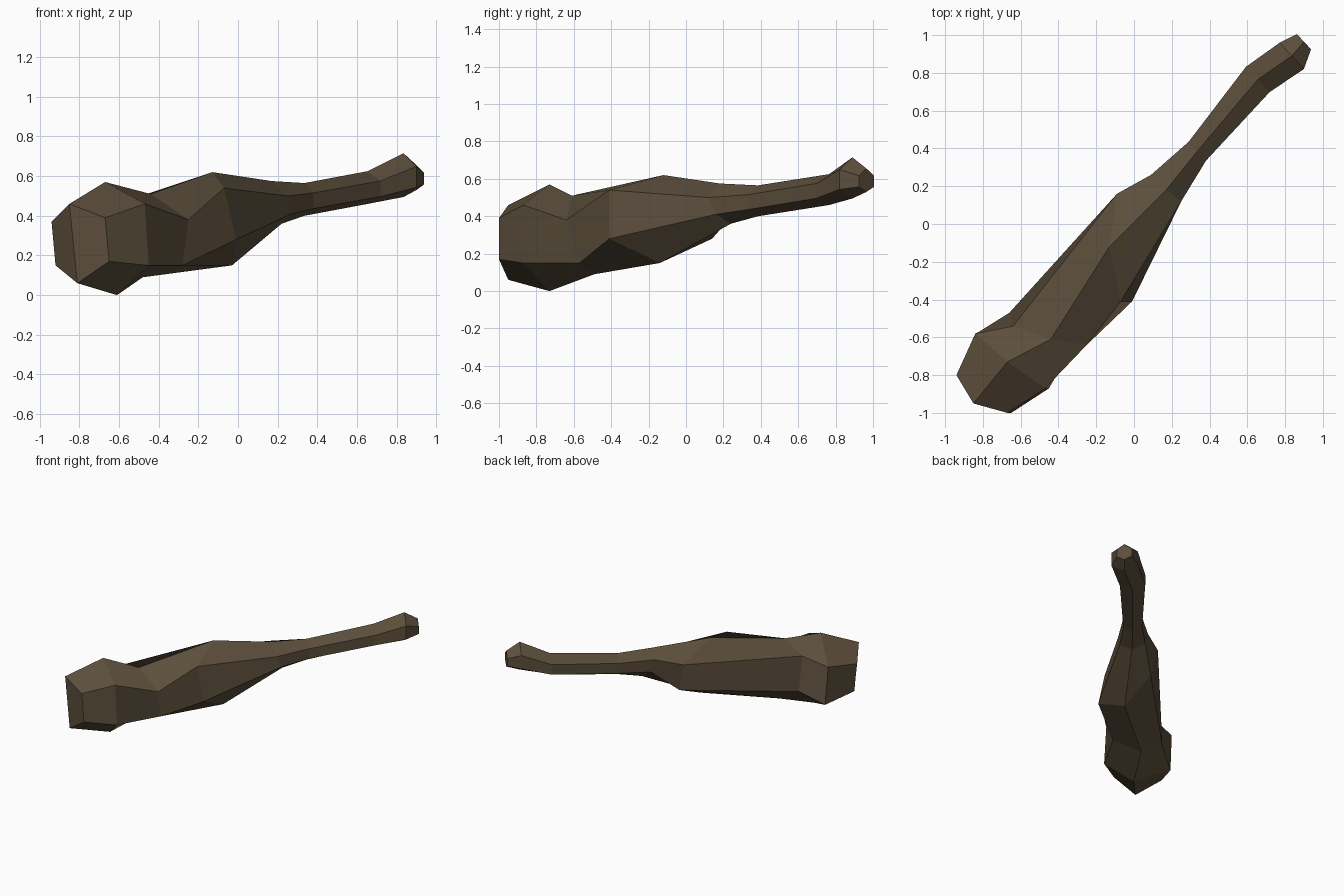
import bpy
import bmesh
from mathutils import Vector

if "Cube" in bpy.data.objects:
    bpy.data.objects.remove(bpy.data.objects["Cube"])

# Bark colour
bark = bpy.data.materials.new("dark_brown_bark")
bark.diffuse_color = (0.105, 0.076, 0.044, 1.0)
bark.use_nodes = True
bark.node_tree.nodes["Principled BSDF"].inputs["Base Color"].default_value = bark.diffuse_color


def tip_section(cx, cy, half, top, bottom):
    """Six-sided section across the slim end: top, right pair, bottom, left pair."""
    across = Vector((0.68, -0.73, 0)) * half
    mid = Vector((cx, cy, 0))
    hi = bottom + (top - bottom) * 0.7
    lo = bottom + (top - bottom) * 0.22
    flat = [(0, top), (1, hi), (1, lo), (0, bottom), (-1, lo), (-1, hi)]
    return [mid + across * s + Vector((0, 0, z)) for s, z in flat]


# Gnarled thick half: top, upper right, lower right, bottom, lower left, upper left
sections = [
    [(-.85, -.95, .46), (-.67, -1.0, .39), (-.65, -1.0, .17),
     (-.81, -.95, .06), (-.92, -.79, .15), (-.94, -.80, .37)],
    [(-.67, -.73, .57), (-.47, -.87, .46), (-.45, -.87, .15),
     (-.61, -.73, .00), (-.82, -.57, .10), (-.84, -.58, .40)],
    [(-.44, -.61, .51), (-.25, -.64, .38), (-.28, -.57, .15),
     (-.48, -.49, .09), (-.66, -.47, .20), (-.64, -.54, .45)],
    [(-.13, -.12, .62), (-.07, -.41, .54), (-.01, -.41, .28),
     (-.03, -.14, .15), (-.04, .14, .28), (-.09, .16, .50)],
    [(.17, .18, .575), (.25, .12, .50), (.27, .16, .41),
     (.22, .24, .36), (.12, .27, .43), (.09, .26, .53)],
]
# Slim half with its knob
sections += [
    tip_section(.335, .385, .068, .565, .40),
    tip_section(.655, .765, .092, .625, .46),
    tip_section(.835, .89, .095, .715, .495),
    tip_section(.90, .965, .055, .655, .53),
]

# Loft the sections into one flat-faced log
bm = bmesh.new()
rings = [[bm.verts.new(p) for p in ring] for ring in sections]
for a, b in zip(rings, rings[1:]):
    for i in range(6):
        j = (i + 1) % 6
        bm.faces.new((a[i], a[j], b[j], b[i]))

# Thick end is a ridge of two faces, slim end is one flat cap
butt = rings[0]
bm.faces.new((butt[0], butt[1], butt[2], butt[3]))
bm.faces.new((butt[0], butt[3], butt[4], butt[5]))
bm.faces.new(rings[-1])
bmesh.ops.recalc_face_normals(bm, faces=bm.faces[:])

mesh = bpy.data.meshes.new("log")
bm.to_mesh(mesh)
bm.free()
mesh.materials.append(bark)
log = bpy.data.objects.new("log", mesh)
bpy.context.collection.objects.link(log)
